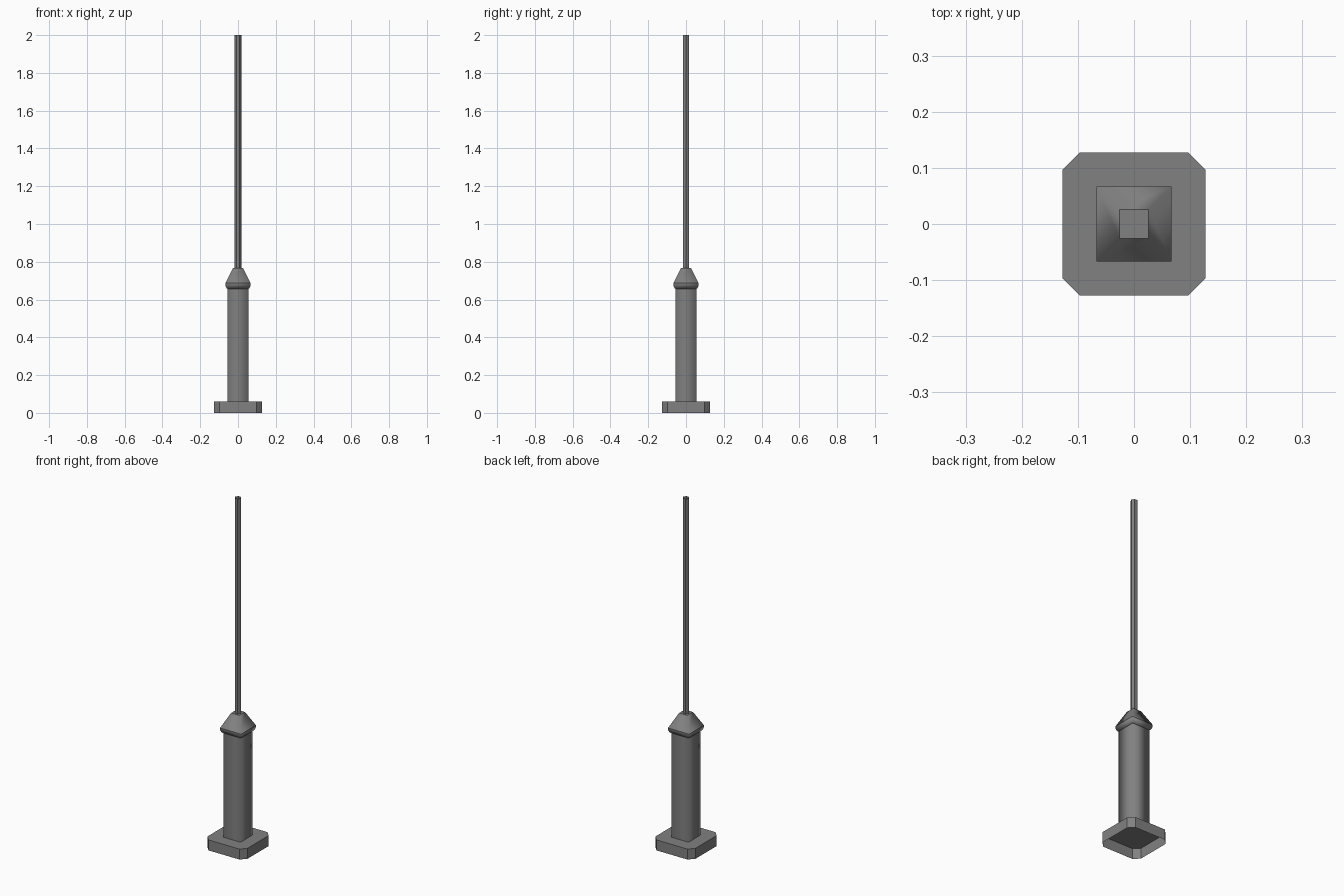
import bpy, bmesh
from math import cos, sin, pi

cube = bpy.data.objects.get("Cube")
if cube:
    bpy.data.objects.remove(cube)

grey = bpy.data.materials.new("mid_grey")
grey.use_nodes = True
colour = (0.22, 0.22, 0.22, 1)
grey.diffuse_color = colour
grey.node_tree.nodes["Principled BSDF"].inputs["Base Color"].default_value = colour


def square(h, chamfer=0):
    """Outline of a square of half width h, corners optionally cut."""
    if not chamfer:
        return [(h, h), (-h, h), (-h, -h), (h, -h)]
    c = h - chamfer
    return [(h, c), (c, h), (-c, h), (-h, c), (-h, -c), (-c, -h), (c, -h), (h, -c)]


def hexagon(r):
    return [(r * cos(i * pi / 3), r * sin(i * pi / 3)) for i in range(6)]


def loft(name, sections, lid=False, smooth=False):
    """Skin a stack of (outline, height) sections, open at the bottom."""
    bm = bmesh.new()
    rings = [[bm.verts.new((x, y, z)) for x, y in outline] for outline, z in sections]
    for low, high in zip(rings, rings[1:]):
        n = len(low)
        for i in range(n):
            j = (i + 1) % n
            bm.faces.new((low[i], low[j], high[j], high[i])).smooth = smooth
    if lid:
        bm.faces.new(rings[-1])
    mesh = bpy.data.meshes.new(name)
    bm.to_mesh(mesh)
    bm.free()
    mesh.materials.append(grey)
    obj = bpy.data.objects.new(name, mesh)
    bpy.context.collection.objects.link(obj)
    return obj


# Hollow foot plate with cut corners
foot = square(0.127, 0.03)
loft("base_plate", [(foot, 0), (foot, 0.06)], lid=True)

# Square column with softly shaded corners
loft("column", [(square(0.055), 0.06), (square(0.055), 0.662)], smooth=True)

# Flared collar and tapering cap
loft("collar", [(square(0.055), 0.657), (square(0.061), 0.66), (square(0.067), 0.675),
                (square(0.067), 0.687)], smooth=True)
loft("cap", [(square(0.067), 0.687), (square(0.026), 0.768)], lid=True, smooth=True)

# Open six-sided pole
loft("pole", [(hexagon(0.018), 0.768), (hexagon(0.018), 2)])
